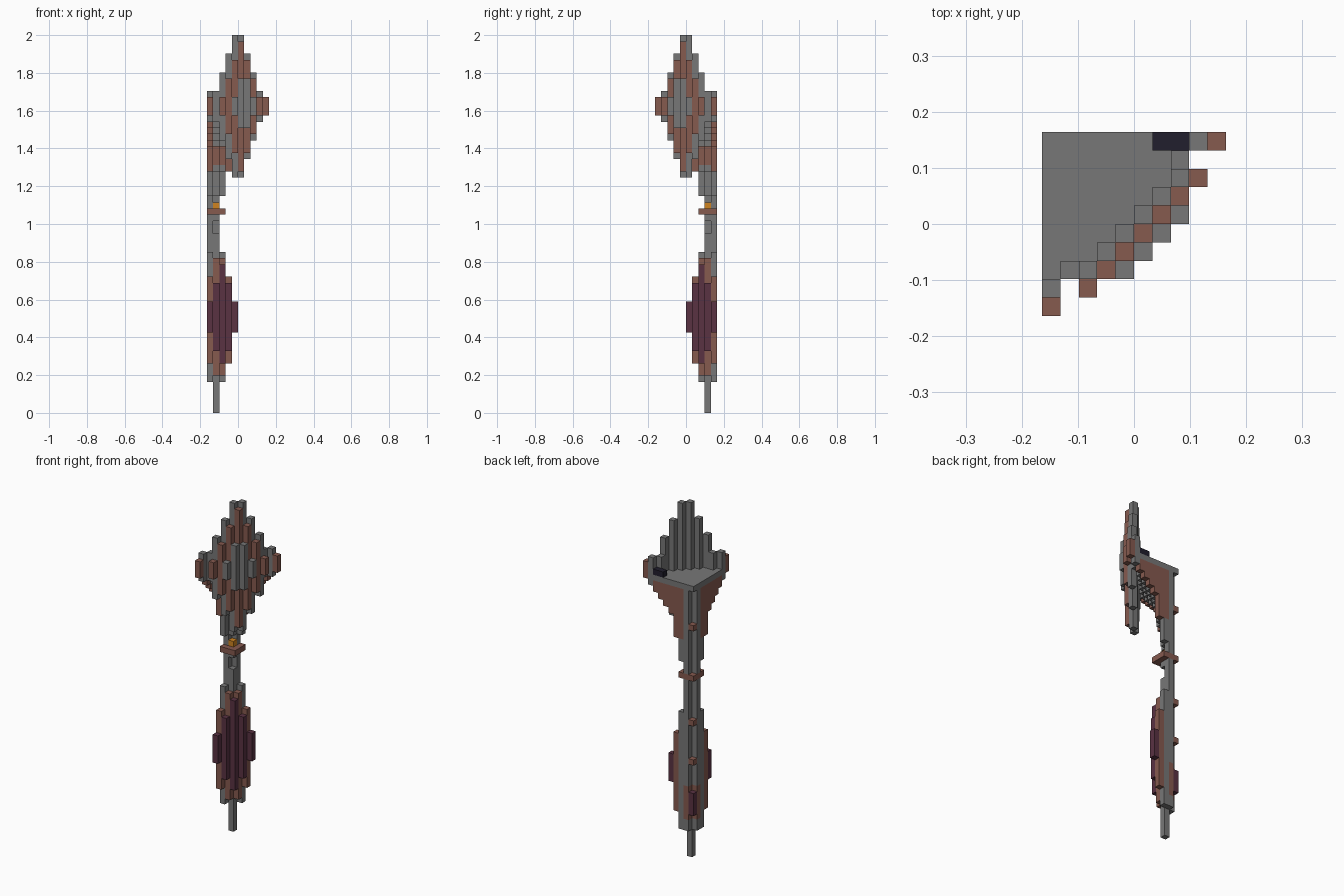
import bpy, bmesh
from mathutils import Vector

cube = bpy.data.objects.get("Cube")
if cube:
    bpy.data.objects.remove(cube)

UNIT = 2 / 61      # block size
HALF = 5           # half the width, in blocks

COLOURS = {
    "stone_grey": (0.185, 0.185, 0.185),
    "clay_brown": (0.24, 0.103, 0.078),
    "deep_purple": (0.1, 0.032, 0.055),
    "amber": (0.62, 0.23, 0.015),
    "near_black": (0.015, 0.013, 0.026),
}
NAMES = list(COLOURS)
GREY, BROWN, PURPLE, AMBER, BLACK = range(len(NAMES))

materials = []
for name, rgb in COLOURS.items():
    mat = bpy.data.materials.new(name)
    mat.use_nodes = True
    mat.diffuse_color = (*rgb, 1)
    bsdf = mat.node_tree.nodes["Principled BSDF"]
    bsdf.inputs["Base Color"].default_value = (*rgb, 1)
    bsdf.inputs["Roughness"].default_value = 0.9
    materials.append(mat)

blocks = {}        # (i, j, k) -> (part, colour); i, j count away from the back corner


def column(part, colour, i, j, low, high, mirror=True):
    """Stack blocks from low to high, mirrored over the diagonal."""
    for a, b in {(i, j), (j, i)} if mirror else {(i, j)}:
        for k in range(low, high):
            blocks[a, b, k] = (part, colour)


# Stepped bracket under the platform, brown on its two outer walls
STEPS = {2: 35, 3: 39, 4: 43, 5: 44, 6: 45, 7: 46}
for i in range(8):
    for j in range(i + 1):
        if i + j in STEPS:
            wall = j == 0
            column("bracket", BROWN if wall else GREY, i, j, STEPS[i + j], 48)
column("bracket", GREY, 2, 0, 35, 39)
column("bracket", BROWN, 2, 1, 40, 43)

# Triangular platform
for i in range(9):
    for j in range(min(i, 8 - i) + 1):
        if i < 8:
            column("platform", GREY, i, j, 48, 49)

# Pole with a notch
column("pole", GREY, 1, 0, 5, 48)
column("pole", GREY, 1, 1, 0, 29)
column("pole", GREY, 1, 1, 31, 32)
column("pole", GREY, 1, 1, 35, 48)

# Collar with a light on it
for i in range(3):
    for j in range(i + 1):
        column("collar", BROWN, i, j, 32, 33)
column("lamp", AMBER, 1, 1, 33, 34)

# Lower grip: grey core, brown shell, purple panel
column("grip_core", GREY, 2, 0, 5, 26)
column("grip_shell", BROWN, 2, 1, 6, 25)
column("grip_shell", BROWN, 3, 0, 8, 22)
column("grip_panel", PURPLE, 2, 2, 8, 24)
column("grip_panel", PURPLE, 3, 1, 10, 21)
column("grip_panel", PURPLE, 4, 0, 13, 18)

# Studs and inlay along the back corner
for k in (17, 24, 41):
    column("back_studs", BROWN, 0, 0, k, k + 1)
column("back_inlay_frame", BROWN, 1, 0, 7, 13)
column("back_inlay", PURPLE, 0, 0, 8, 12)

# Diamond shield: grey wall, brown ribs, grey boss
for step in range(3):
    column("shield_wall", GREY, 5 + step, 4 - step, 38 + 3 * step, 61 - 3 * step)
for i, j in ((7, 1), (8, 0)):
    column("shield_wall", GREY, i, j, 47, 52)
for step in range(4):
    column("shield_ribs", BROWN, 5 + step, 5 - step, 39 + 3 * step, 60 - 3 * step)
column("shield_tips", BROWN, 9, 0, 48, 51)
column("shield_boss", GREY, 6, 5, 46, 54)
column("shield_boss", GREY, 7, 4, 48, 51)

# Dark box on the platform, on one side only
for i in (6, 7):
    column("platform_box", BLACK, i, 0, 49, 50, mirror=False)

DIRECTIONS = [Vector(d) for d in
              ((1, 0, 0), (-1, 0, 0), (0, 1, 0), (0, -1, 0), (0, 0, 1), (0, 0, -1))]


def build(part):
    """Make one object from the exposed sides of a part's blocks."""
    bm = bmesh.new()
    used = []
    for (i, j, k), (owner, colour) in blocks.items():
        if owner != part:
            continue
        if colour not in used:
            used.append(colour)
        centre = Vector((i + 0.5 - HALF, HALF - j - 0.5, k + 0.5))
        for n in DIRECTIONS:
            if (i + int(n.x), j - int(n.y), k + int(n.z)) in blocks:
                continue
            u = Vector((n.y, n.z, n.x))
            v = n.cross(u)
            corners = [centre + (n + a * u + b * v) / 2
                       for a, b in ((-1, -1), (1, -1), (1, 1), (-1, 1))]
            face = bm.faces.new([bm.verts.new(c * UNIT) for c in corners])
            face.material_index = used.index(colour)
    bmesh.ops.remove_doubles(bm, verts=bm.verts, dist=UNIT / 100)
    bmesh.ops.dissolve_limit(bm, angle_limit=0.01, verts=bm.verts, edges=bm.edges,
                             delimit={"MATERIAL"})
    mesh = bpy.data.meshes.new(part)
    bm.to_mesh(mesh)
    bm.free()
    for colour in used:
        mesh.materials.append(materials[colour])
    bpy.context.collection.objects.link(bpy.data.objects.new(part, mesh))


for part in dict.fromkeys(owner for owner, _ in blocks.values()):
    build(part)
